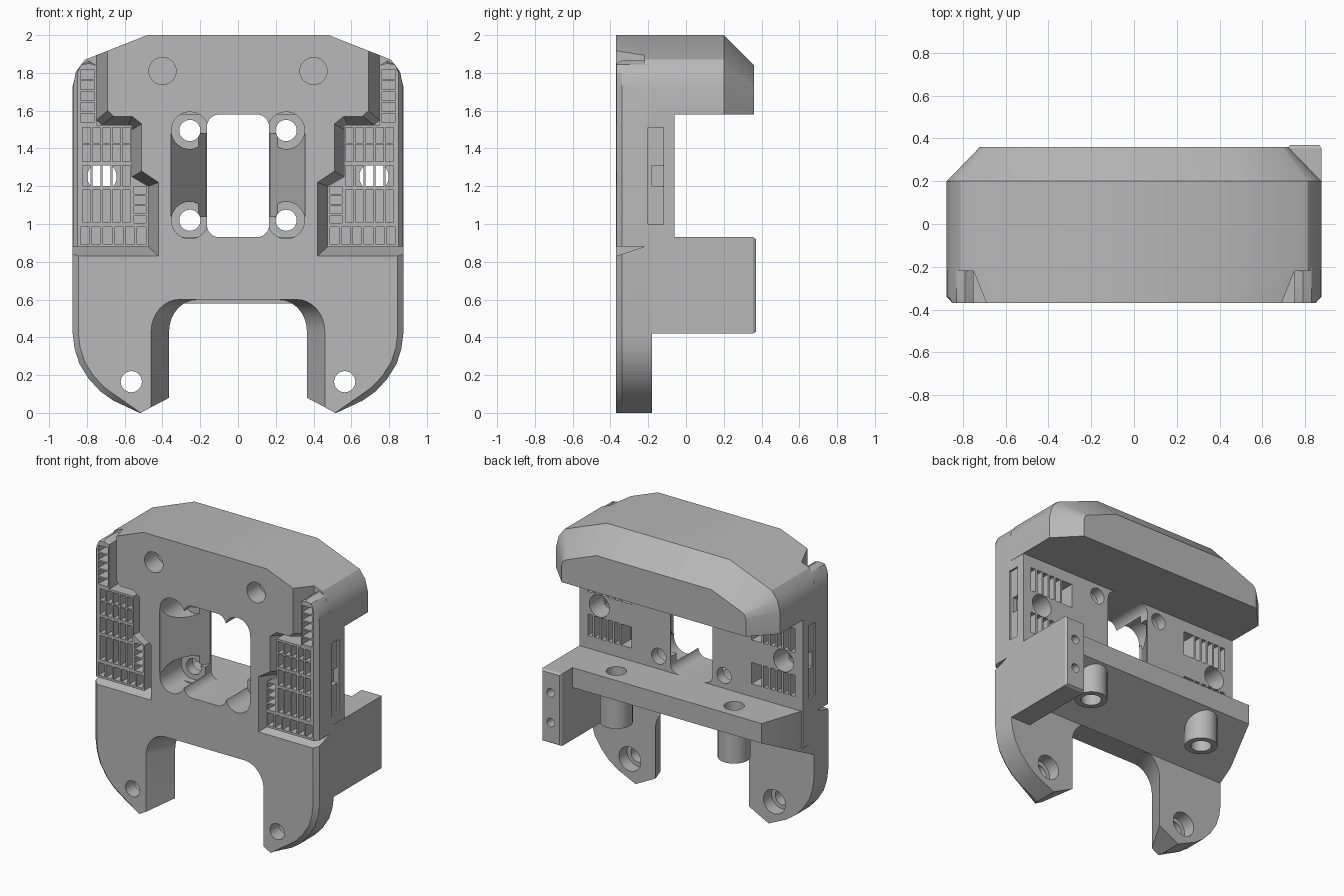
import bpy, bmesh, math
from mathutils import Vector

cube = bpy.data.objects.get("Cube")
if cube:
    bpy.data.objects.remove(cube, do_unlink=True)

grey = bpy.data.materials.new("plain_grey")
grey.use_nodes = True
grey.diffuse_color = (0.48, 0.48, 0.48, 1)
grey.node_tree.nodes["Principled BSDF"].inputs["Base Color"].default_value = (0.48, 0.48, 0.48, 1)
SIDES = (1, -1)


def loft(name, sections, axis="Y"):
    """Closed solid through sections given as (position, outline)."""
    bm = bmesh.new()
    rings = []
    for pos, pts in sections:
        rings.append([bm.verts.new((a, pos, b) if axis == "Y" else (a, b, pos)) for a, b in pts])
    n = len(rings[0])
    bm.faces.new(rings[0])
    bm.faces.new(rings[-1])
    for lo, hi in zip(rings, rings[1:]):
        for i in range(n):
            j = (i + 1) % n
            bm.faces.new((lo[i], lo[j], hi[j], hi[i]))
    bmesh.ops.recalc_face_normals(bm, faces=bm.faces)
    me = bpy.data.meshes.new(name)
    bm.to_mesh(me)
    bm.free()
    me.materials.append(grey)
    ob = bpy.data.objects.new(name, me)
    bpy.context.scene.collection.objects.link(ob)
    return ob


def circle(x, y, r, n=32):
    return [(x + r * math.cos(2 * math.pi * i / n), y + r * math.sin(2 * math.pi * i / n)) for i in range(n)]


def rect(x0, x1, z0, z1):
    return [(x0, z0), (x1, z0), (x1, z1), (x0, z1)]


def flip(pts, s):
    return [(s * a, b) for a, b in pts]


def mirrored(half):
    return half + [(-a, b) for a, b in reversed(half)]


def hole(x, z, r, y0, y1):
    return loft("cutter", [(y0, circle(x, z, r)), (y1, circle(x, z, r))])


def box(x0, x1, z0, z1, y0, y1, s=1):
    p = flip(rect(x0, x1, z0, z1), s)
    return loft("cutter", [(y0, p), (y1, p)])


def cut(targets, cutters):
    """Subtract the cutters from every target, then drop them."""
    for ob in targets:
        for c in cutters:
            m = ob.modifiers.new("cut", "BOOLEAN")
            m.operation, m.object, m.solver = "DIFFERENCE", c, "EXACT"
        bpy.context.view_layer.update()
        ev = ob.evaluated_get(bpy.context.evaluated_depsgraph_get())
        me = bpy.data.meshes.new_from_object(ev)
        ob.modifiers.clear()
        ob.data = me
    for c in cutters:
        bpy.data.objects.remove(c, do_unlink=True)


# Front plate with two legs and a tapered arch
TOP = [(0.48, 2), (0.81, 1.87), (0.855, 1.81), (0.875, 1.73)]
LOW = [(0.875, 0.42), (0.865, 0.34), (0.84, 0.26), (0.79, 0.18), (0.73, 0.115), (0.66, 0.065), (0.52, 0)]


def plate_outline(inset, arch, toe):
    pts = []
    for p in TOP + LOW:
        v = Vector(p)
        if v.y < 0.4:
            v -= (v - Vector((0.45, 0.42))).normalized() * inset
            v.y = max(v.y, 0) if p[1] else 0
        elif v.y < 1.86:
            v.x -= inset
        pts.append(tuple(v))
    pts.append((arch, toe))
    for i in range(9):
        t = math.pi / 2 * i / 8
        pts.append((arch - 0.15 + 0.15 * math.cos(t), 0.43 + 0.17 * math.sin(t)))
    return mirrored(pts)


plate = loft("front_plate", [(-0.37, plate_outline(0.03, 0.46, 0.03)),
                             (-0.34, plate_outline(0, 0.445, 0.038)),
                             (-0.18, plate_outline(0, 0.365, 0.08))])
back = loft("back_plate", [(y, rect(-0.873, 0.873, 0.67, 1.6)) for y in (-0.19, -0.06)])

# Central window and the sloped recesses beside it
window = []
for cx, cz, start in ((0.1, 1.515, 0), (-0.1, 1.515, 90), (-0.1, 0.995, 180), (0.1, 0.995, 270)):
    for i in range(6):
        t = math.radians(start + 18 * i)
        window.append((cx + 0.065 * math.cos(t), cz + 0.065 * math.sin(t)))
cutters = [loft("cutter", [(-0.5, window), (0.1, window)])]
for s in SIDES:
    slope = flip([(0.1, -0.4), (0.355, -0.4), (0.355, -0.35), (0.17, -0.07), (0.1, -0.07)], s)
    cutters.append(loft("cutter", [(1.04, slope), (1.48, slope)], "Z"))
    for z in (1.02, 1.495):
        cutters += [hole(s * 0.255, z, 0.098, -0.5, -0.13), hole(s * 0.255, z, 0.056, -0.3, 0.1)]
    # Screw and side recesses
    cutters.append(hole(s * 0.72, 1.25, 0.078, -0.3, 0.1))
    cutters.append(box(0.86, 1, 1.0, 1.51, -0.21, -0.12, s))
    cutters.append(box(0.83, 1, 1.2, 1.31, -0.18, -0.12, s))
cut([plate, back], cutters)

# Stepped side pockets, blind holes and leg holes
FRONT = [(0.69, 2.1), (0.69, 1.6), (0.66, 1.57), (0.56, 1.57), (0.51, 1.53), (0.51, 1.28), (0.42, 1.22),
         (0.42, 0.83), (1, 0.83), (1, 2.1)]
FLOOR = [(0.75, 2.1), (0.75, 1.55), (0.72, 1.525), (0.58, 1.525), (0.56, 1.5), (0.56, 1.25), (0.475, 1.2),
         (0.475, 0.88), (1, 0.88), (1, 2.1)]
cutters = []
for s in SIDES:
    cutters.append(loft("cutter", [(-0.45, flip(FRONT, s)), (-0.37, flip(FRONT, s)), (-0.22, flip(FLOOR, s))]))
    cutters += [hole(s * 0.4, 1.81, 0.072, -0.5, -0.23),
                hole(s * 0.565, 0.165, 0.056, -0.5, 0), hole(s * 0.565, 0.165, 0.085, -0.27, 0)]
cut([plate], cutters)

# Slotted recesses on the rear of the plate
cutters = []
for s in SIDES:
    for z0, z1 in ((1.02, 1.17), (1.33, 1.5)):
        cutters.append(box(0.47, 0.55, z0, z1, -0.17, 0, s))
        for i in range(5):
            x = 0.565 + 0.052 * i
            cutters.append(box(x, x + 0.036, z0, z1, -0.17, 0, s))
cut([back], cutters)

# Ribbed grid inserts standing in the pockets
GRID = [(0.75, 1.84), (0.79, 1.865), (0.83, 1.845), (0.86, 1.8), (0.874, 1.72), (0.874, 0.88),
        (0.475, 0.88), (0.475, 1.2), (0.56, 1.25), (0.56, 1.525), (0.75, 1.525)]
FACE = [(min(x, 0.85), min(z, 1.85)) for x, z in GRID]
for s, label in zip(SIDES, ("left", "right")):
    insert = loft(label + "_grid_insert", [(-0.368, flip(FACE, s)), (-0.34, flip(GRID, s)), (-0.2, flip(GRID, s))])
    cutters = []
    for i in range(5):
        x = 0.57 + 0.053 * i
        for z0, z1 in ((1.33, 1.42), (1.43, 1.51), (1.01, 1.18)):
            cutters.append(box(x, x + 0.041, z0, z1, -0.5, -0.26, s))
        cutters.append(box(x, x + 0.041, 1.2, 1.31, -0.5, -0.1 if i else -0.26, s))
        cutters.append(box(0.76, 0.835, 1.54 + 0.057 * i, 1.586 + 0.057 * i, -0.5, -0.26, s))
    for i in range(4):
        cutters.append(box(0.487, 0.55, 1.005 + 0.051 * i, 1.045 + 0.051 * i, -0.5, -0.26, s))
    for i in range(6):
        cutters.append(box(0.487 + 0.06 * i, 0.535 + 0.06 * i, 0.895, 0.985, -0.5, -0.26, s))
    cut([insert], cutters)

# Upper housing with a chamfered rear
upper = mirrored(TOP + [(0.875, 1.58)])
rear = mirrored([(0.45, 1.84), (0.69, 1.745), (0.71, 1.73), (0.72, 1.7), (0.72, 1.58)])
loft("upper_housing", [(-0.19, upper), (0.2, upper), (0.36, rear)])

# Rear shelf with a sloping underside, bosses and vertical holes
shelf = loft("rear_shelf", [(-0.18, rect(-0.873, 0.873, 0.58, 0.93)), (-0.06, rect(-0.86, 0.86, 0.64, 0.93)),
                            (0.24, rect(-0.76, 0.76, 0.79, 0.93))])
cutters, bosses = [], []
for s, label in zip(SIDES, ("left", "right")):
    bosses.append(loft(label + "_boss", [(0.57, circle(s * 0.46, 0.12, 0.105)),
                                         (0.85, circle(s * 0.46, 0.12, 0.105))], "Z"))
    bore = circle(s * 0.46, 0.12, 0.066)
    cutters.append(loft("cutter", [(0.4, bore), (1.1, bore)], "Z"))
cut([shelf] + bosses, cutters)

# Mounting arm on one side
block = loft("side_arm", [(-0.2, rect(0.72, 0.875, 0.42, 0.93)), (0.355, rect(0.72, 0.875, 0.42, 0.93)),
                          (0.37, rect(0.73, 0.865, 0.43, 0.92))])
cut([block], [hole(0.8, z, 0.03, 0.2, 0.5) for z in (0.57, 0.78)])

# Smooth the round parts, keep the edges crisp
bpy.ops.object.select_all(action="DESELECT")
for ob in bpy.context.scene.objects:
    if ob.type == "MESH":
        ob.select_set(True)
        bpy.context.view_layer.objects.active = ob
bpy.ops.object.shade_smooth_by_angle(angle=math.radians(25))
